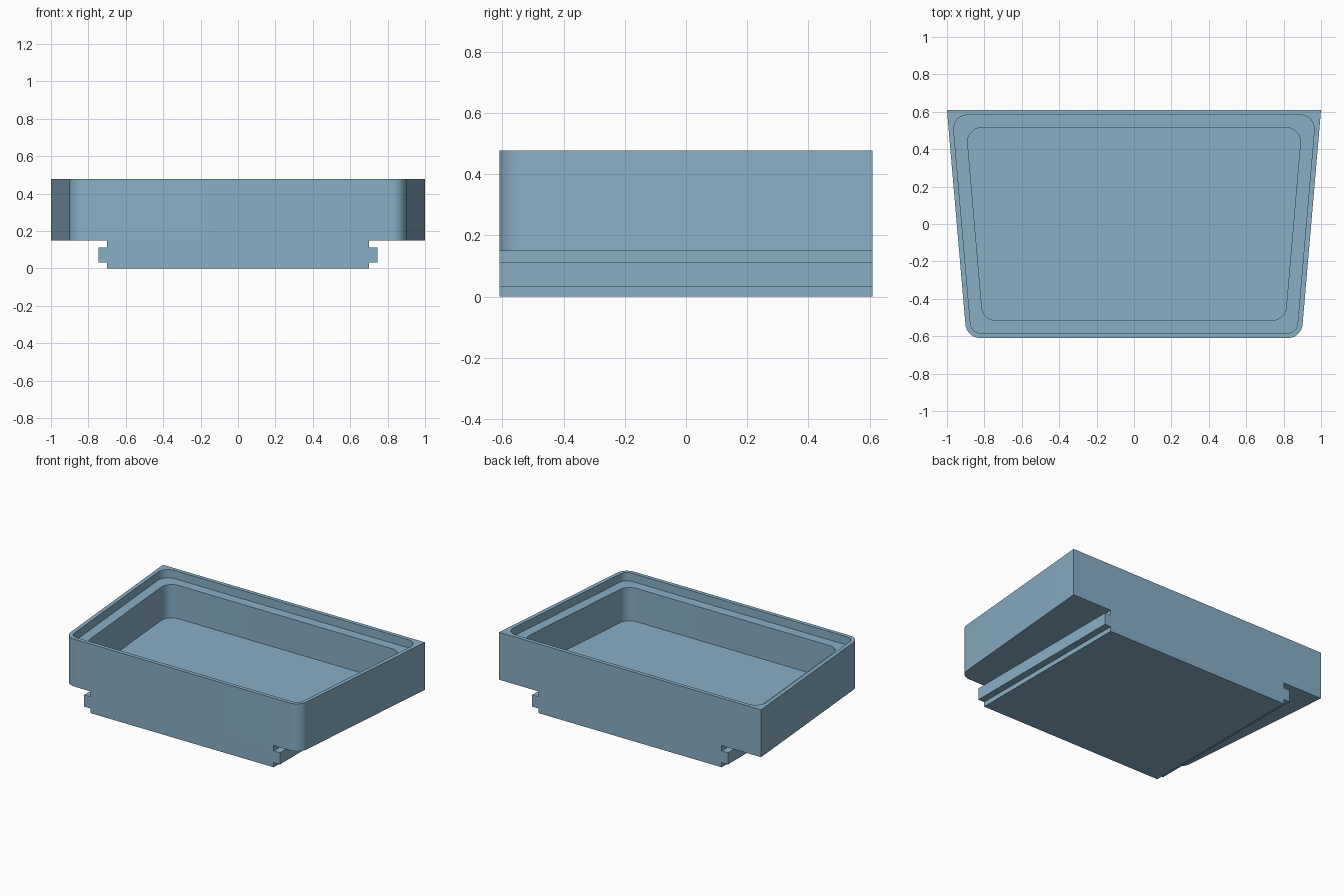
import bpy, bmesh, math
from mathutils import Vector

if "Cube" in bpy.data.objects:
    bpy.data.objects.remove(bpy.data.objects["Cube"])

HALF_BACK, HALF_FRONT, HALF_Y = 1.0, 0.895, 0.61
SEAT, TOP = 0.15, 0.477
STEPS = 12

blue = bpy.data.materials.new("soft blue")
blue.diffuse_color = (0.25, 0.43, 0.56, 1)
blue.use_nodes = True
blue.node_tree.nodes["Principled BSDF"].inputs["Base Color"].default_value = blue.diffuse_color


def finish(name, bm):
    bmesh.ops.remove_doubles(bm, verts=bm.verts, dist=1e-5)
    bmesh.ops.recalc_face_normals(bm, faces=bm.faces)
    mesh = bpy.data.meshes.new(name)
    bm.to_mesh(mesh)
    bm.free()
    mesh.materials.append(blue)
    mesh.shade_smooth()
    mesh.set_sharp_from_angle(angle=math.radians(30))
    obj = bpy.data.objects.new(name, mesh)
    bpy.context.collection.objects.link(obj)
    return obj


def outline(inset, r_front, r_back):
    """Rounded trapezoid, inset from the outer wall; fixed point count."""
    mid = (HALF_BACK + HALF_FRONT) / 2
    slope = (HALF_BACK - HALF_FRONT) / (2 * HALF_Y)
    y = HALF_Y - inset
    side = mid - inset * math.hypot(1, slope)
    xf, xb = side - slope * y, side + slope * y
    corners = [(-xf, -y, r_front), (xf, -y, r_front),
               (xb, y, r_back), (-xb, y, r_back)]
    pts = []
    for i, (cx, cy, r) in enumerate(corners):
        c = Vector((cx, cy))
        a = (Vector(corners[i - 1][:2]) - c).normalized()
        b = (Vector(corners[(i + 1) % 4][:2]) - c).normalized()
        half = a.angle(b) / 2
        centre = c + (a + b).normalized() * (r / math.sin(half))
        start = c + a * (r / math.tan(half)) - centre
        sweep = math.pi - 2 * half
        for k in range(STEPS + 1):
            t = sweep * k / STEPS
            pts.append((centre.x + start.x * math.cos(t) - start.y * math.sin(t),
                        centre.y + start.x * math.sin(t) + start.y * math.cos(t)))
    return pts


# Tray: outer wall, rim, stepped ledge and pocket as one skin of stacked outlines
outer = outline(0, 0.08, 0)
lip = outline(0.027, 0.053, 0.075)
pocket = outline(0.095, 0.075, 0.075)
levels = [(outer, SEAT), (outer, TOP), (lip, TOP), (lip, 0.42),
          (pocket, 0.42), (pocket, 0.19)]
bm = bmesh.new()
rings = [[bm.verts.new((x, y, z)) for x, y in pts] for pts, z in levels]
for low, high in zip(rings, rings[1:]):
    n = len(low)
    for i in range(n):
        j = (i + 1) % n
        bm.faces.new((low[i], low[j], high[j], high[i]))
bm.faces.new(rings[0][::-1])
bm.faces.new(rings[-1])
finish("tray", bm)

# Mounting rail: stepped tongue profile run from front to back, open under the tray
half = [(0.70, 0), (0.70, 0.032), (0.747, 0.032), (0.747, 0.113),
        (0.70, 0.113), (0.70, SEAT)]
profile = half + [(-x, z) for x, z in reversed(half)]
bm = bmesh.new()
front, back = [[bm.verts.new((x, y, z)) for x, z in profile]
               for y in (-HALF_Y, HALF_Y)]
bm.faces.new(front)
bm.faces.new(back[::-1])
for i in range(len(profile)):
    if i == len(half) - 1:
        continue
    j = (i + 1) % len(profile)
    bm.faces.new((front[i], back[i], back[j], front[j]))
finish("mounting_rail", bm)
